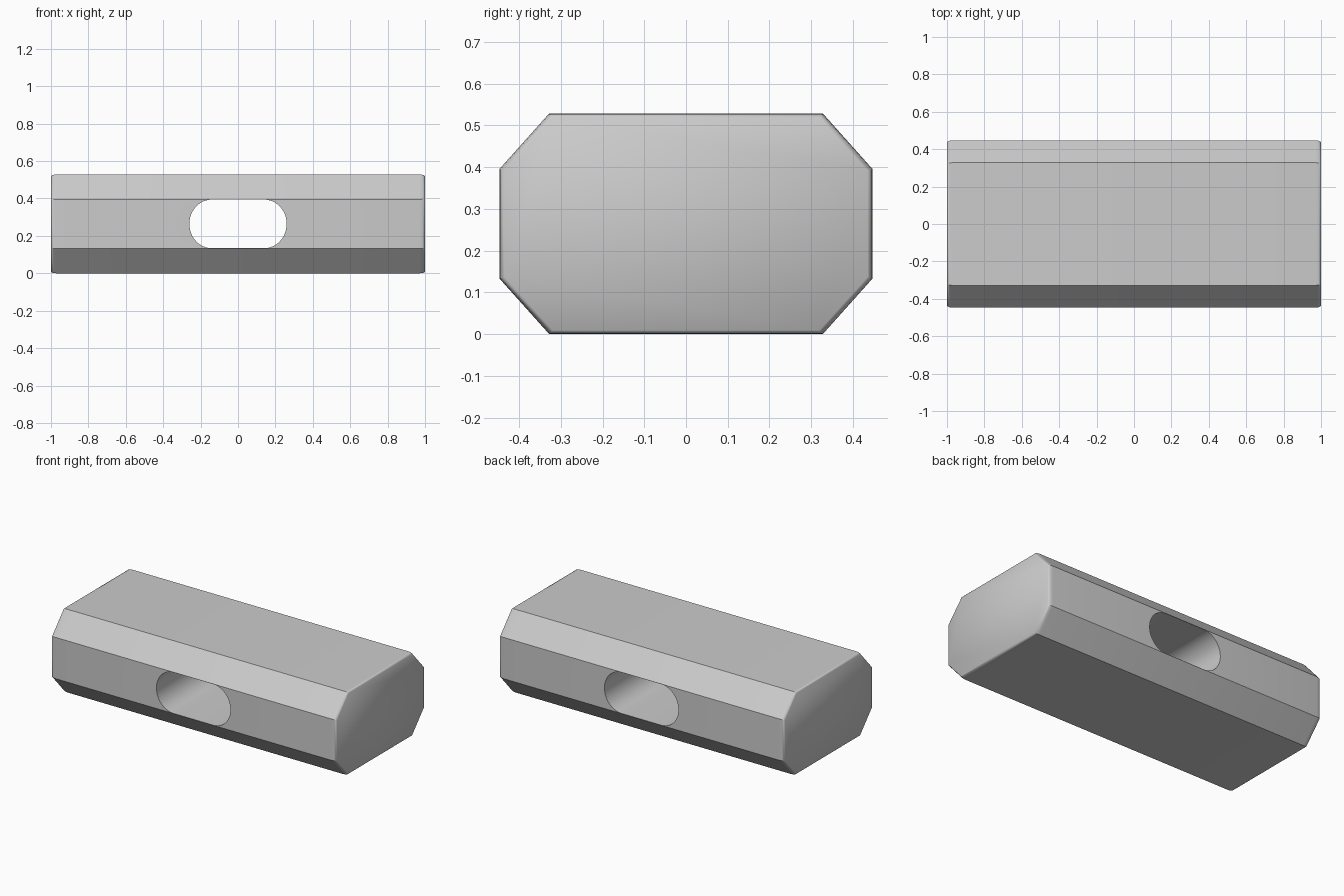
import bpy, bmesh, math

if "Cube" in bpy.data.objects:
    bpy.data.objects.remove(bpy.data.objects["Cube"])

ZC = 0.264  # mid height of the head


def loft(name, rings):
    """Skin a list of equal-length vertex rings and cap both ends."""
    bm = bmesh.new()
    loops = [[bm.verts.new(p) for p in ring] for ring in rings]
    for a, b in zip(loops, loops[1:]):
        for i in range(len(a)):
            j = (i + 1) % len(a)
            bm.faces.new((a[i], a[j], b[j], b[i]))
    bm.faces.new(loops[0])
    bm.faces.new(loops[-1])
    bmesh.ops.recalc_face_normals(bm, faces=bm.faces)
    mesh = bpy.data.meshes.new(name)
    bm.to_mesh(mesh)
    bm.free()
    obj = bpy.data.objects.new(name, mesh)
    bpy.context.collection.objects.link(obj)
    return obj


def octagon(x, inset):
    """Chamfered-rectangle section of the head at x."""
    quarter = [(0.447, 0.131), (0.328, 0.264)]
    sy, sz = 1 - inset / 0.447, 1 - inset * 0.75 / 0.264
    pts = quarter + [(-y, z) for y, z in reversed(quarter)]
    pts += [(-y, -z) for y, z in pts]
    return [(x, y * sy, ZC + z * sz) for y, z in pts]


# Head: octagonal bar with softly rounded end rims
rim = [(1.0, 0.012), (0.996, 0.006), (0.986, 0.002), (0.97, 0.0)]
stations = [(-x, i) for x, i in rim] + list(reversed(rim))
head = loft("hammer_head", [octagon(x, i) for x, i in stations])

# Handle eye: rounded slot straight through from front to back
n = 24
slot = []
for side in (1, -1):
    for i in range(n + 1):
        a = math.pi * i / n - math.pi / 2
        slot.append((side * (0.14 + 0.12 * math.cos(a)), ZC + side * 0.13 * math.sin(a)))
eye = loft("eye_cutter", [[(x, y, z) for x, z in slot] for y in (-0.6, 0.6)])
eye.hide_render = True

cut = head.modifiers.new("handle_eye", 'BOOLEAN')
cut.object = eye
cut.operation = 'DIFFERENCE'
cut.solver = 'EXACT'
bpy.context.view_layer.objects.active = head
head.select_set(True)
bpy.ops.object.modifier_apply(modifier=cut.name)
bpy.data.objects.remove(eye)

# Smooth the eye wall and rims, keep the facets crisp
bpy.ops.object.select_all(action='DESELECT')
head.select_set(True)
bpy.ops.object.shade_smooth_by_angle(angle=math.radians(35))
